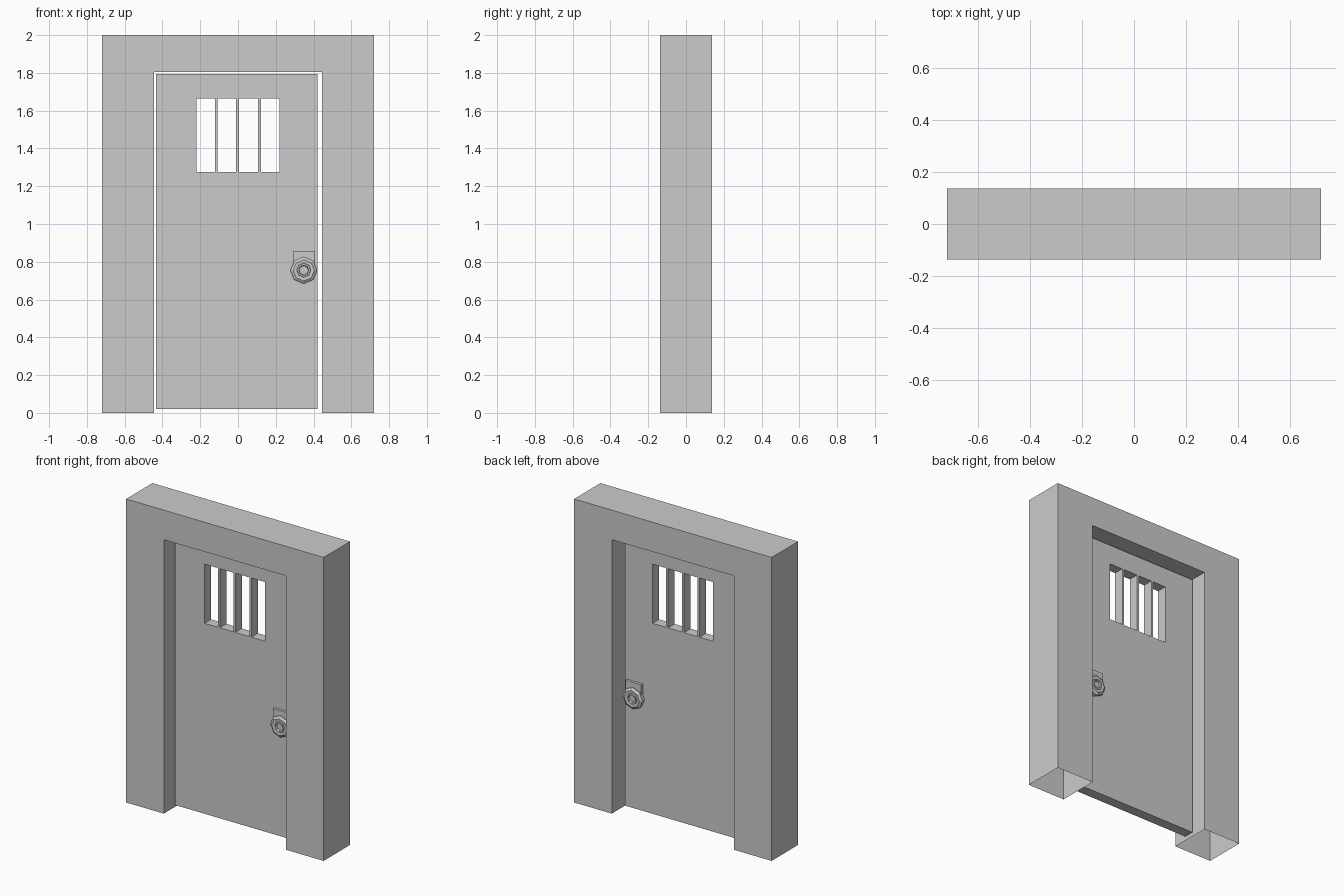
import bpy, bmesh, math
from mathutils import Matrix

if "Cube" in bpy.data.objects:
    bpy.data.objects.remove(bpy.data.objects["Cube"])


def finish(bm, name):
    mesh = bpy.data.meshes.new(name)
    bm.to_mesh(mesh)
    bm.free()
    obj = bpy.data.objects.new(name, mesh)
    bpy.context.collection.objects.link(obj)
    return obj


def thicken(bm, depth):
    """Extrude all flat faces along +y into a closed slab."""
    ret = bmesh.ops.extrude_face_region(bm, geom=bm.faces[:], use_keep_orig=True)
    verts = [g for g in ret["geom"] if isinstance(g, bmesh.types.BMVert)]
    bmesh.ops.translate(bm, verts=verts, vec=(0, depth, 0))
    bmesh.ops.recalc_face_normals(bm, faces=bm.faces[:])


# Door frame: thick arch profile, open underneath the legs
bm = bmesh.new()
profile = [(-0.72, 0), (-0.445, 0), (-0.445, 1.805), (0.445, 1.805),
           (0.445, 0), (0.72, 0), (0.72, 2), (-0.72, 2)]
bm.faces.new([bm.verts.new((x, -0.137, z)) for x, z in profile])
thicken(bm, 0.274)
soles = [f for f in bm.faces if f.calc_center_median().z < 0.001]
bmesh.ops.delete(bm, geom=soles, context='FACES_ONLY')
finish(bm, "door_frame")

# Door panel: grid of cells with the window openings left out, bars between
bar_x, bar_half = (-0.116, -0.003, 0.114), 0.007
xs = [-0.435, -0.22]
for b in bar_x:
    xs += [b - bar_half, b + bar_half]
xs += [0.22, 0.42]
zs = [0.02, 1.275, 1.665, 1.795]
bm = bmesh.new()
grid = [[bm.verts.new((x, -0.034, z)) for z in zs] for x in xs]
for i in range(len(xs) - 1):
    for j in range(3):
        if j == 1 and i in (1, 3, 5, 7):
            continue
        bm.faces.new((grid[i][j], grid[i + 1][j], grid[i + 1][j + 1], grid[i][j + 1]))
thicken(bm, 0.068)
finish(bm, "door_panel")

# Lock hardware on both faces of the door
LOCK_X, LOCK_Z = 0.348, 0.755
ring_profile = [(0.07, 0.034), (0.071, 0.058), (0.056, 0.068), (0.038, 0.066),
                (0.036, 0.073), (0.027, 0.073), (0.024, 0.058)]
for side, label in ((-1, "front"), (1, "back")):
    # Backing plate
    bm = bmesh.new()
    bmesh.ops.create_cube(bm, size=1, matrix=Matrix.Translation((LOCK_X, side * 0.042, 0.806))
                          @ Matrix.Diagonal((0.115, 0.02, 0.102, 1)))
    finish(bm, "lock_plate_" + label)

    # Eight-sided lock ring with a recessed centre
    bm = bmesh.new()
    loops = []
    for r, y in ring_profile:
        loops.append([bm.verts.new((LOCK_X + r * math.cos(k * math.pi / 4), side * y,
                                    LOCK_Z + r * math.sin(k * math.pi / 4))) for k in range(8)])
    for a, b in zip(loops, loops[1:]):
        for k in range(8):
            n = (k + 1) % 8
            bm.faces.new((a[k], a[n], b[n], b[k]))
    bm.faces.new(loops[-1])
    bm.faces.new(loops[0][::-1])
    bmesh.ops.recalc_face_normals(bm, faces=bm.faces[:])
    finish(bm, "lock_ring_" + label)
